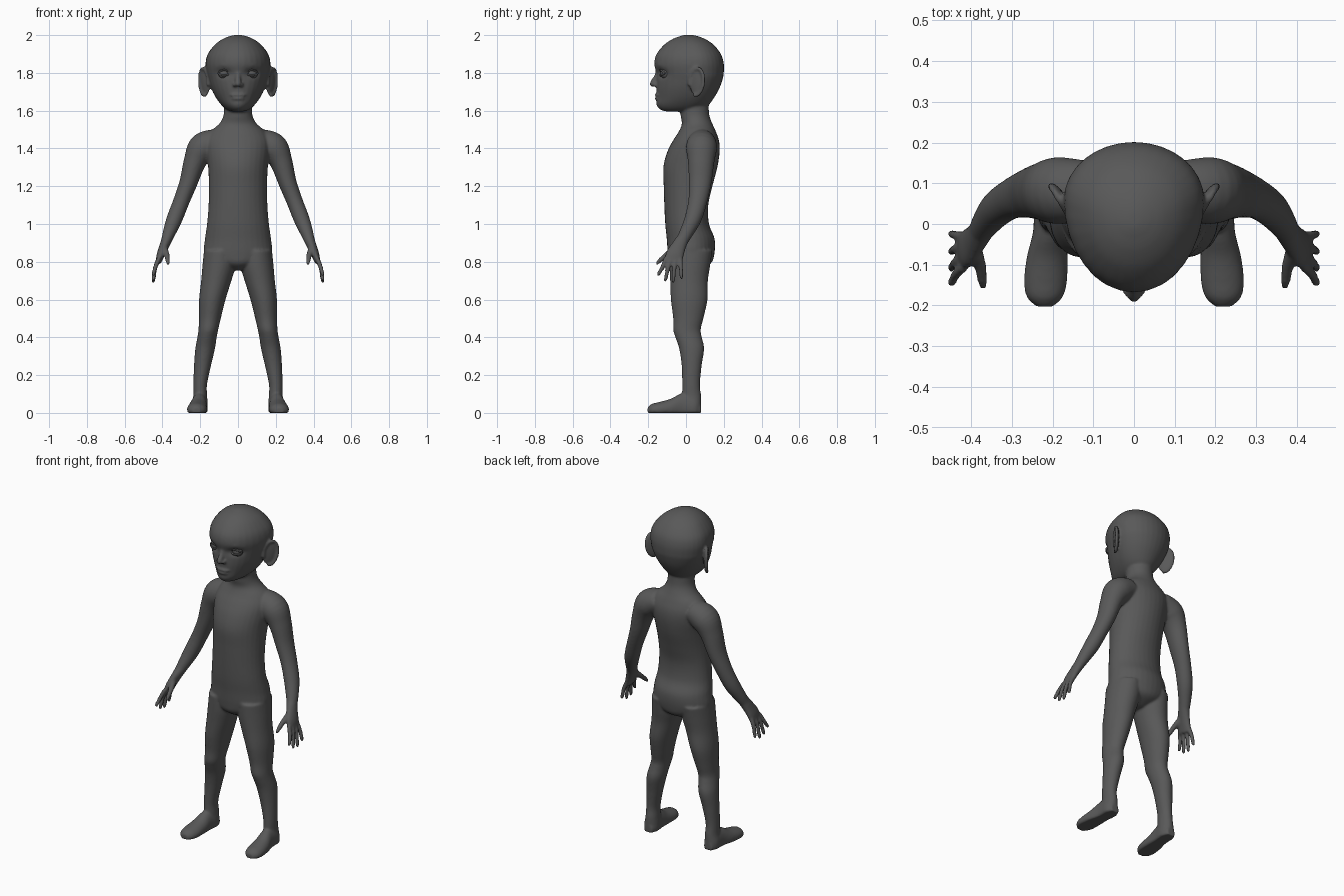
import bpy, bmesh, math
from mathutils import Vector, Matrix

SEG = 32
mat = bpy.data.materials.new("dark_grey")
mat.diffuse_color = (0.1, 0.1, 0.1, 1)


def dense(rows, n=5):
    """Catmull-Rom interpolation of parameter rows."""
    out = []
    for i in range(len(rows) - 1):
        p0, p1 = rows[max(i - 1, 0)], rows[i]
        p2, p3 = rows[i + 1], rows[min(i + 2, len(rows) - 1)]
        for k in range(n):
            t = k / n
            out.append([0.5 * (2 * b + (c - a) * t + (2 * a - 5 * b + 4 * c - d) * t * t
                               + (3 * b - a - 3 * c + d) * t ** 3)
                        for a, b, c, d in zip(p0, p1, p2, p3)])
    return out + [list(rows[-1])]


def loft(bm, rings):
    loops = [[bm.verts.new(p) for p in r] for r in rings]
    for a, b in zip(loops, loops[1:]):
        for i in range(len(a)):
            j = (i + 1) % len(a)
            bm.faces.new((a[i], a[j], b[j], b[i]))
    bm.faces.new(loops[0][::-1])
    bm.faces.new(loops[-1])


ANG = [2 * math.pi * i / SEG for i in range(SEG)]


def column(bm, rows):
    """Stack of level rings: z, front y, back y, half width, y of widest point, x."""
    rings = []
    for z, yf, yb, w, yw, x in dense(rows):
        rings.append([Vector((x + w * math.sin(a),
                              yw + ((yw - yf) if math.cos(a) < 0 else (yb - yw)) * math.cos(a), z))
                      for a in ANG])
    loft(bm, rings)


def tube(bm, rows, mtx=None, n=5):
    """Swept ellipse: x, y, z, radius across, radius along y."""
    rows = dense(rows, n)
    pts = [Vector(r[:3]) for r in rows]
    rings = []
    for i, r in enumerate(rows):
        t = (pts[min(i + 1, len(pts) - 1)] - pts[max(i - 1, 0)]).normalized()
        ref = Vector((0, 1, 0)) if abs(t.y) < 0.9 else Vector((0, 0, 1))
        u = (ref - t * ref.dot(t)).normalized()
        v = t.cross(u)
        rings.append([pts[i] + v * r[3] * math.sin(a) + u * r[4] * math.cos(a) for a in ANG])
    if mtx:
        rings = [[mtx @ p for p in ring] for ring in rings]
    loft(bm, rings)


def ball(bm, centre, size, mtx=None):
    m = (mtx or Matrix()) @ Matrix.Translation(centre) @ Matrix.Diagonal((*size, 1))
    bmesh.ops.create_uvsphere(bm, u_segments=24, v_segments=16, radius=1, matrix=m)


def mirror_all(bm):
    new = bmesh.ops.duplicate(bm, geom=bm.verts[:] + bm.edges[:] + bm.faces[:])["geom"]
    bmesh.ops.scale(bm, vec=(-1, 1, 1), verts=[g for g in new if isinstance(g, bmesh.types.BMVert)])


def finish(bm, name):
    bmesh.ops.recalc_face_normals(bm, faces=bm.faces[:])
    me = bpy.data.meshes.new(name)
    bm.to_mesh(me)
    bm.free()
    ob = bpy.data.objects.new(name, me)
    bpy.context.collection.objects.link(ob)
    me.materials.append(mat)
    me.shade_smooth()
    return ob


bm = bmesh.new()

# leg: z, x, y, half width, half depth
leg = [(.86, .095, .025, .085, .115), (.78, .10, .02, .088, .108), (.7, .115, .016, .08, .10),
       (.6, .136, .017, .07, .097), (.5, .149, .012, .058, .08), (.44, .157, .005, .052, .073),
       (.40, .164, .014, .051, .07), (.34, .174, .03, .052, .066), (.25, .188, .03, .045, .053),
       (.15, .20, .027, .036, .047), (.09, .20, .03, .037, .05), (.04, .203, .033, .043, .048),
       (.005, .203, .033, .042, .046)]
column(bm, [(z, y - d, y + d, w, y, x) for z, x, y, w, d in leg])

# foot: y, x, top height, half width; the sole is cut flat
foot = [(.08, .202, .05, .025), (.04, .202, .10, .042), (-.02, .206, .105, .042), (-.08, .213, .075, .05),
        (-.14, .217, .058, .053), (-.18, .219, .048, .044), (-.203, .219, .03, .02)]
loft(bm, [[Vector((x + w * math.sin(a), y, max(0, h * (.3 + .7 * math.cos(a))))) for a in ANG]
          for y, x, h, w in dense(foot)])

# arm
arm = [(.11, .085, 1.44, .065, .07), (.185, .082, 1.405, .078, .082), (.228, .08, 1.33, .06, .07),
       (.262, .075, 1.22, .048, .06), (.30, .062, 1.12, .043, .05), (.335, .038, 1.03, .042, .045),
       (.362, .005, .96, .035, .037), (.382, -.025, .905, .026, .032)]
tube(bm, arm)

# palm, fingers and thumb
tube(bm, [(.372, -.012, .93, .03, .032), (.392, -.04, .88, .025, .04),
          (.410, -.06, .835, .021, .048), (.422, -.068, .795, .014, .046)])
for y0, y1, z1 in [(-.106, -.145, .725), (-.08, -.108, .697), (-.054, -.068, .69), (-.03, -.024, .71)]:
    tube(bm, [(.418, y0, .82, .012, .012), (.438, (y0 + y1) / 2, .77, .012, .011),
              (.447, y1, z1 + .01, .010, .010), (.445, y1, z1, .005, .005)])
tube(bm, [(.39, -.06, .875, .016, .02), (.378, -.10, .84, .015, .015),
          (.372, -.14, .805, .012, .012), (.37, -.158, .785, .007, .007)])

# ear: thin shell with a rolled rim
ear = Matrix.Translation((.172, .055, 1.752)) @ Matrix.Rotation(-.55, 4, 'Z') @ Matrix.Rotation(-.15, 4, 'X')
ball(bm, (0, .005, 0), (.011, .043, .075), ear)
rim = [(.007, .005 + .043 * math.cos(t), .073 * math.sin(t), .009, .009)
       for t in [math.radians(200 - 30 * i) for i in range(11)]]
tube(bm, rim, ear)

# brow, nostril
tube(bm, [(.025, -.148, 1.825, .008, .008), (.07, -.138, 1.842, .010, .010), (.115, -.10, 1.832, .006, .006)])
ball(bm, (.016, -.162, 1.737), (.013, .016, .011))

mirror_all(bm)

# torso and neck: z, front y, back y, half width, y of widest point
torso = [(.755, -.04, .06, .04, .02), (.79, -.085, .13, .12, .02), (.84, -.096, .15, .178, .025),
         (.92, -.102, .152, .175, .025), (1.0, -.11, .122, .164, .01), (1.1, -.115, .118, .156, .01),
         (1.2, -.118, .14, .154, .015), (1.3, -.12, .166, .158, .03), (1.38, -.10, .178, .168, .05),
         (1.44, -.07, .175, .17, .065), (1.49, -.038, .158, .145, .07), (1.53, -.022, .14, .10, .06),
         (1.57, -.028, .125, .078, .05), (1.62, -.032, .12, .073, .045), (1.67, -.03, .12, .07, .045)]
column(bm, [r + (0,) for r in torso])

# head
head = [(1.595, -.10, .03, .03, -.03), (1.605, -.135, .08, .058, -.01), (1.63, -.156, .12, .088, .015),
        (1.67, -.155, .15, .118, .03), (1.72, -.157, .178, .143, .045), (1.77, -.156, .195, .16, .06),
        (1.80, -.158, .20, .167, .06), (1.85, -.168, .20, .172, .06), (1.9, -.156, .185, .16, .055),
        (1.95, -.115, .145, .122, .04), (1.98, -.07, .10, .08, .025), (1.995, -.03, .06, .042, .015),
        (2.001, -.008, .03, .014, .01)]
column(bm, [r + (0,) for r in head])

# nose and lips
tube(bm, [(0, -.145, 1.815, .012, .012), (0, -.157, 1.78, .013, .013),
          (0, -.173, 1.75, .016, .016), (0, -.176, 1.735, .014, .014)])
ball(bm, (0, -.178, 1.74), (.015, .016, .013))
ball(bm, (0, -.149, 1.683), (.043, .016, .008))
ball(bm, (0, -.149, 1.664), (.036, .016, .009))

# fuse everything into one soft skin
body = finish(bm, "body")
m = body.modifiers.new("fuse", 'REMESH')
m.mode, m.voxel_size, m.use_smooth_shade = 'VOXEL', .0065, True
m = body.modifiers.new("soften", 'SMOOTH')
m.factor, m.iterations = .5, 6
bpy.context.view_layer.objects.active = body
body.select_set(True)
for m in list(body.modifiers):
    bpy.ops.object.modifier_apply(modifier=m.name)

# press the eye sockets in
for v in body.data.vertices:
    if v.co.y < -.03 and v.co.z > 1.7:
        d = ((abs(v.co.x) - .073) / .036) ** 2 + ((v.co.z - 1.798) / .022) ** 2
        v.co.y += .018 * math.exp(-d)
    v.co.z = max(v.co.z, 0)
body.data.shade_smooth()

# eyeballs
EYE = Vector((.073, -.105, 1.798))
bm = bmesh.new()
ball(bm, EYE, (.031, .031, .031))
mirror_all(bm)
finish(bm, "eyeballs")

# eyelids: upper and lower rims over the eyeball
bm = bmesh.new()
for h in (.017, -.012):
    rows = []
    for i in range(9):
        t = -1 + i / 4
        x, z = .033 * t, h * (1 - t * t)
        y = -.031 + .018 * t * t + .006 * t
        rows.append((EYE.x + x, EYE.y + y, EYE.z + z, .0045, .0045))
    tube(bm, rows, n=2)
mirror_all(bm)
finish(bm, "eyelids")
